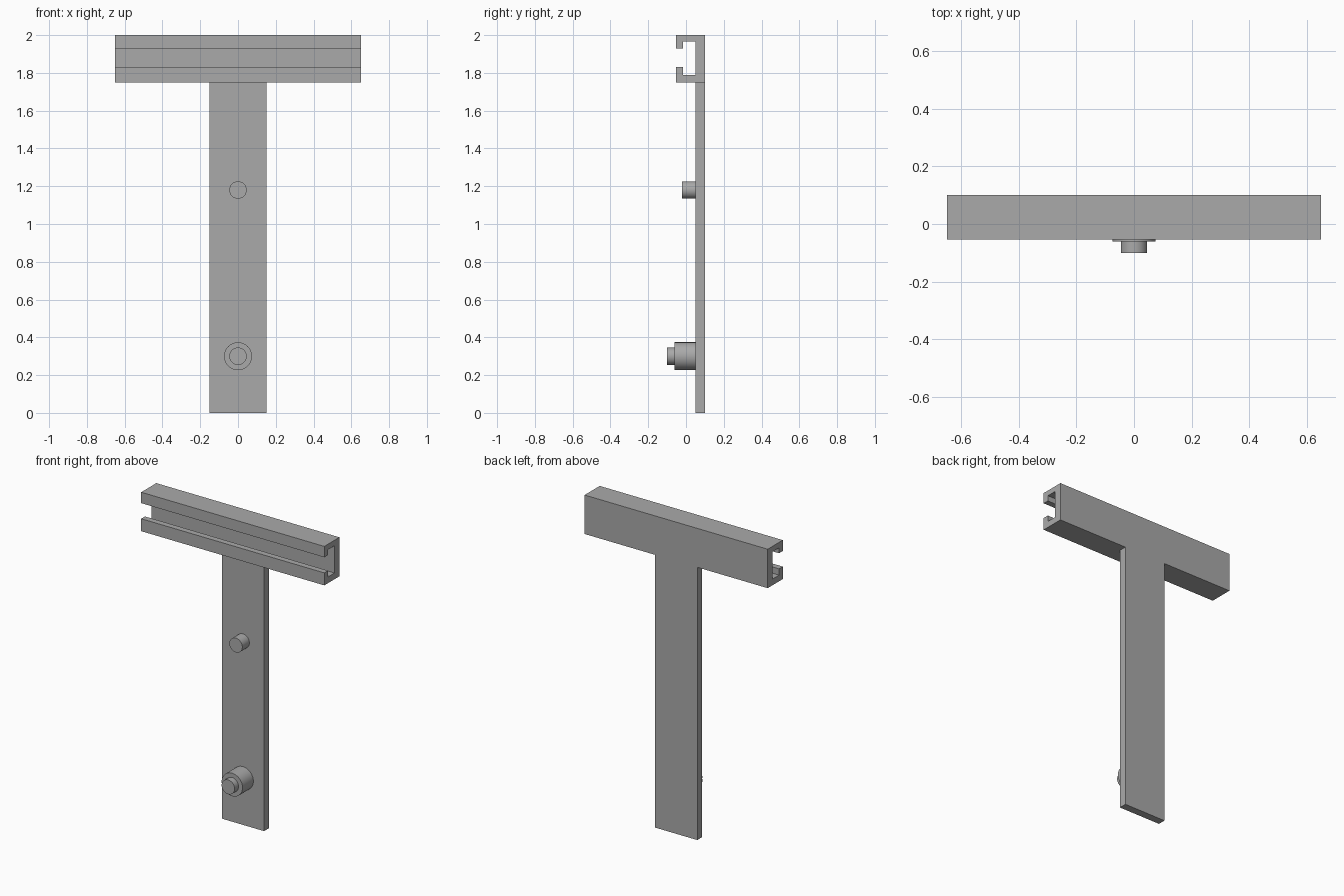
import bpy, bmesh, math
from mathutils import Matrix, Vector

cube = bpy.data.objects.get("Cube")
if cube:
    bpy.data.objects.remove(cube, do_unlink=True)

# Single grey finish
GREY = (0.4, 0.4, 0.4, 1)
metal = bpy.data.materials.new("plain grey")
metal.use_nodes = True
metal.diffuse_color = GREY
metal.node_tree.nodes["Principled BSDF"].inputs["Base Color"].default_value = GREY

BACK, PLATE_FRONT = 0.1, 0.05


def finish(name, bm):
    bmesh.ops.recalc_face_normals(bm, faces=bm.faces)
    mesh = bpy.data.meshes.new(name)
    bm.to_mesh(mesh)
    bm.free()
    mesh.materials.append(metal)
    obj = bpy.data.objects.new(name, mesh)
    bpy.context.collection.objects.link(obj)
    return obj


def extrude_x(name, profile, half_width):
    """Extrude a (y, z) outline symmetrically along x."""
    bm = bmesh.new()
    face = bm.faces.new([bm.verts.new((-half_width, y, z)) for y, z in profile])
    out = bmesh.ops.extrude_face_region(bm, geom=[face], use_keep_orig=True)
    moved = [v for v in out["geom"] if isinstance(v, bmesh.types.BMVert)]
    bmesh.ops.translate(bm, verts=moved, vec=Vector((2 * half_width, 0, 0)))
    return finish(name, bm)


def peg(name, radius, front, back, z):
    """Round peg pointing forward."""
    bm = bmesh.new()
    place = Matrix.Translation((0, (front + back) / 2, z)) @ Matrix.Rotation(math.pi / 2, 4, "X")
    bmesh.ops.create_cone(bm, cap_ends=True, segments=48, radius1=radius,
                          radius2=radius, depth=back - front, matrix=place)
    obj = finish(name, bm)
    bpy.ops.object.select_all(action="DESELECT")
    obj.select_set(True)
    bpy.context.view_layer.objects.active = obj
    bpy.ops.object.shade_smooth_by_angle(angle=math.radians(40))


# Upright plate
extrude_x("upright_plate", [(PLATE_FRONT, 0), (BACK, 0), (BACK, 1.75), (PLATE_FRONT, 1.75)], 0.15)

# Slotted channel rail across the top, open to the front
FRONT, LIP = -0.053, -0.015
extrude_x("channel_rail", [
    (BACK, 1.75), (BACK, 2), (FRONT, 2), (FRONT, 1.93), (LIP, 1.93), (LIP, 1.965),
    (PLATE_FRONT, 1.965), (PLATE_FRONT, 1.79), (LIP, 1.79), (LIP, 1.83),
    (FRONT, 1.83), (FRONT, 1.75)], 0.65)

# Pegs on the front of the plate
peg("upper_peg", 0.046, -0.022, PLATE_FRONT, 1.18)
peg("lower_boss", 0.074, -0.06, PLATE_FRONT, 0.3)
peg("lower_boss_tip", 0.046, -0.1, -0.06, 0.3)
